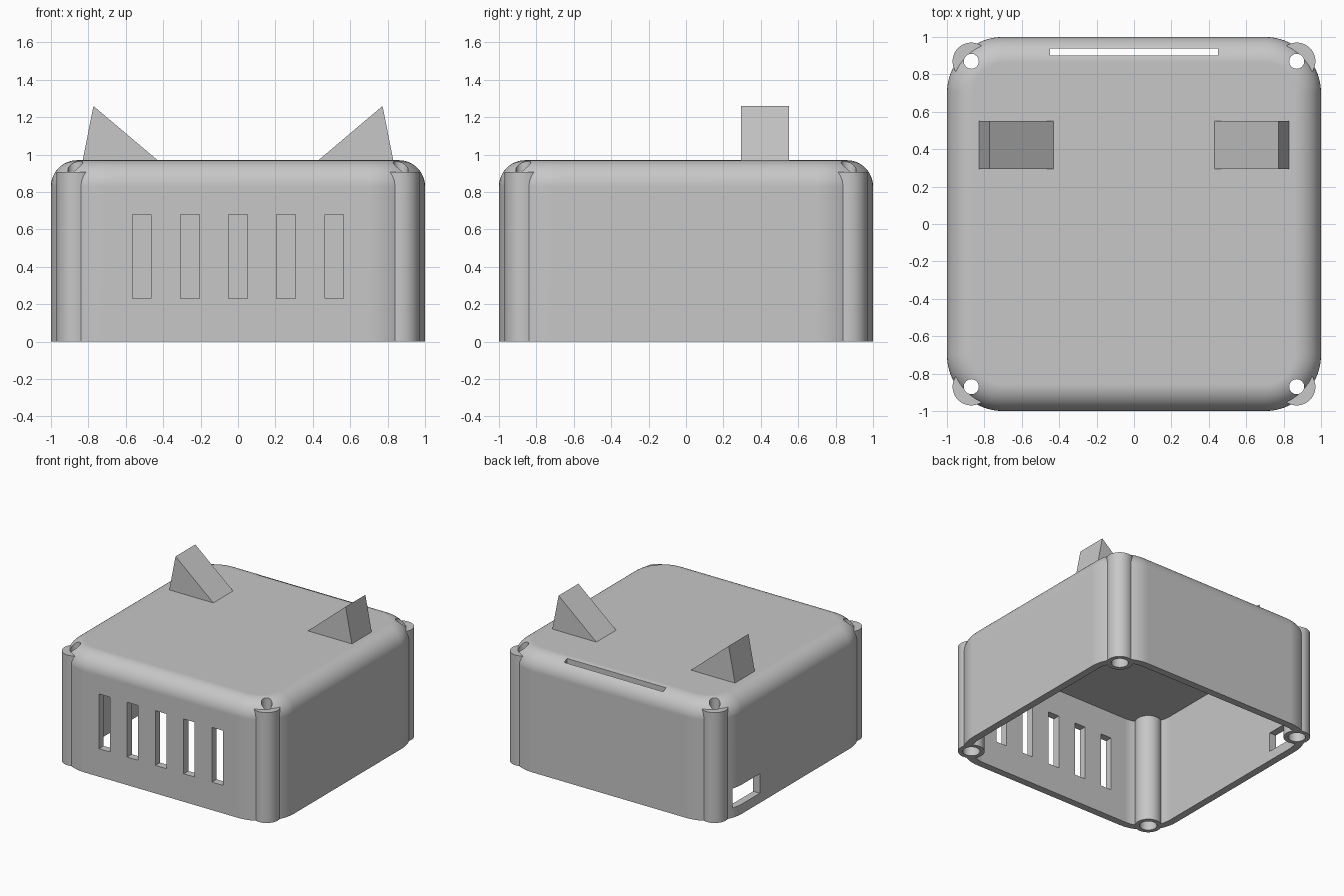
import bpy, bmesh
from math import cos, sin, pi

if "Cube" in bpy.data.objects:
    bpy.data.objects.remove(bpy.data.objects["Cube"])

grey = bpy.data.materials.new("plain grey")
grey.use_nodes = True
colour = (0.57, 0.57, 0.57, 1)
grey.diffuse_color = colour
grey.node_tree.nodes["Principled BSDF"].inputs["Base Color"].default_value = colour


def make_object(name, bm):
    bmesh.ops.recalc_face_normals(bm, faces=bm.faces)
    mesh = bpy.data.meshes.new(name)
    bm.to_mesh(mesh)
    bm.free()
    mesh.materials.append(grey)
    obj = bpy.data.objects.new(name, mesh)
    bpy.context.collection.objects.link(obj)
    return obj


def loft(name, rings):
    """Closed solid through a stack of equal-sized point rings."""
    bm = bmesh.new()
    rows = [[bm.verts.new(p) for p in ring] for ring in rings]
    n = len(rows[0])
    for a, b in zip(rows, rows[1:]):
        for i in range(n):
            j = (i + 1) % n
            bm.faces.new((a[i], a[j], b[j], b[i]))
    bm.faces.new(rows[0])
    bm.faces.new(rows[-1])
    return make_object(name, bm)


def rounded_square(half, radius, z, steps=14):
    points = []
    for q, (sx, sy) in enumerate(((1, 1), (-1, 1), (-1, -1), (1, -1))):
        for k in range(steps + 1):
            a = (q + k / steps) * pi / 2
            points.append((sx * (half - radius) + radius * cos(a),
                           sy * (half - radius) + radius * sin(a), z))
    return points


def circle(x, y, radius, z, n=40):
    return [(x + radius * cos(2 * pi * i / n), y + radius * sin(2 * pi * i / n), z)
            for i in range(n)]


def box(name, x, y, z):
    return loft(name, [[(x[0], y[0], h), (x[1], y[0], h), (x[1], y[1], h), (x[0], y[1], h)]
                       for h in z])


def combine(target, tool, operation):
    mod = target.modifiers.new("boolean", 'BOOLEAN')
    mod.operation = operation
    mod.solver = 'EXACT'
    mod.object = tool
    tool.hide_render = True
    bpy.context.view_layer.objects.active = target
    bpy.ops.object.modifier_apply(modifier=mod.name)
    bpy.data.objects.remove(tool)


# Shell: rounded square with a filleted top edge
HEIGHT, FILLET, CORNER, WALL = 0.97, 0.14, 0.3, 0.06
rings = [rounded_square(1, CORNER, 0)]
for k in range(13):
    a = k / 12 * pi / 2
    inset = FILLET * (1 - cos(a))
    rings.append(rounded_square(1 - inset, CORNER - inset, HEIGHT - FILLET + FILLET * sin(a)))
shell = loft("enclosure_shell", rings)

# Open underside
cavity = loft("cavity_cutter", [rounded_square(1 - WALL, CORNER - WALL, z) for z in (-0.1, 0.9)])
combine(shell, cavity, 'DIFFERENCE')

# Corner screw posts with stepped holes
POST = 0.87
corners = [(sx * POST, sy * POST) for sx in (-1, 1) for sy in (-1, 1)]
for x, y in corners:
    combine(shell, loft("post", [circle(x, y, 0.1, z) for z in (0, 0.906)]), 'UNION')
for x, y in corners:
    hole = [circle(x, y, r, z) for r, z in ((0.065, -0.1), (0.065, 0.3), (0.04, 0.3), (0.04, 1.1))]
    combine(shell, loft("screw_hole_cutter", hole), 'DIFFERENCE')

# Front vents
for i in range(-2, 3):
    c = i * 0.257
    vent = box("vent_cutter", (c - 0.05, c + 0.05), (-1.1, -0.85), (0.23, 0.68))
    combine(shell, vent, 'DIFFERENCE')

# Slot in the top rear edge, and the side port
combine(shell, box("slot_cutter", (-0.45, 0.45), (0.9, 0.938), (0.8, 1.1)), 'DIFFERENCE')
combine(shell, box("port_cutter", (-1.1, -0.9), (0.47, 0.8), (0.08, 0.24)), 'DIFFERENCE')

bpy.ops.object.select_all(action='DESELECT')
shell.select_set(True)
bpy.context.view_layer.objects.active = shell
bpy.ops.object.shade_smooth_by_angle(angle=pi / 6)
normals = shell.modifiers.new("weighted normals", 'WEIGHTED_NORMAL')
normals.keep_sharp = True

# Pointed ears, sunk slightly into the lid
for side, s in (("left", 1), ("right", -1)):
    profile = [(0.43, 0.95), (0.43, 0.97), (0.773, 1.26), (0.83, 0.97), (0.83, 0.95)]
    loft(side + "_ear", [[(s * x, y, z) for x, z in profile] for y in (0.293, 0.55)])
